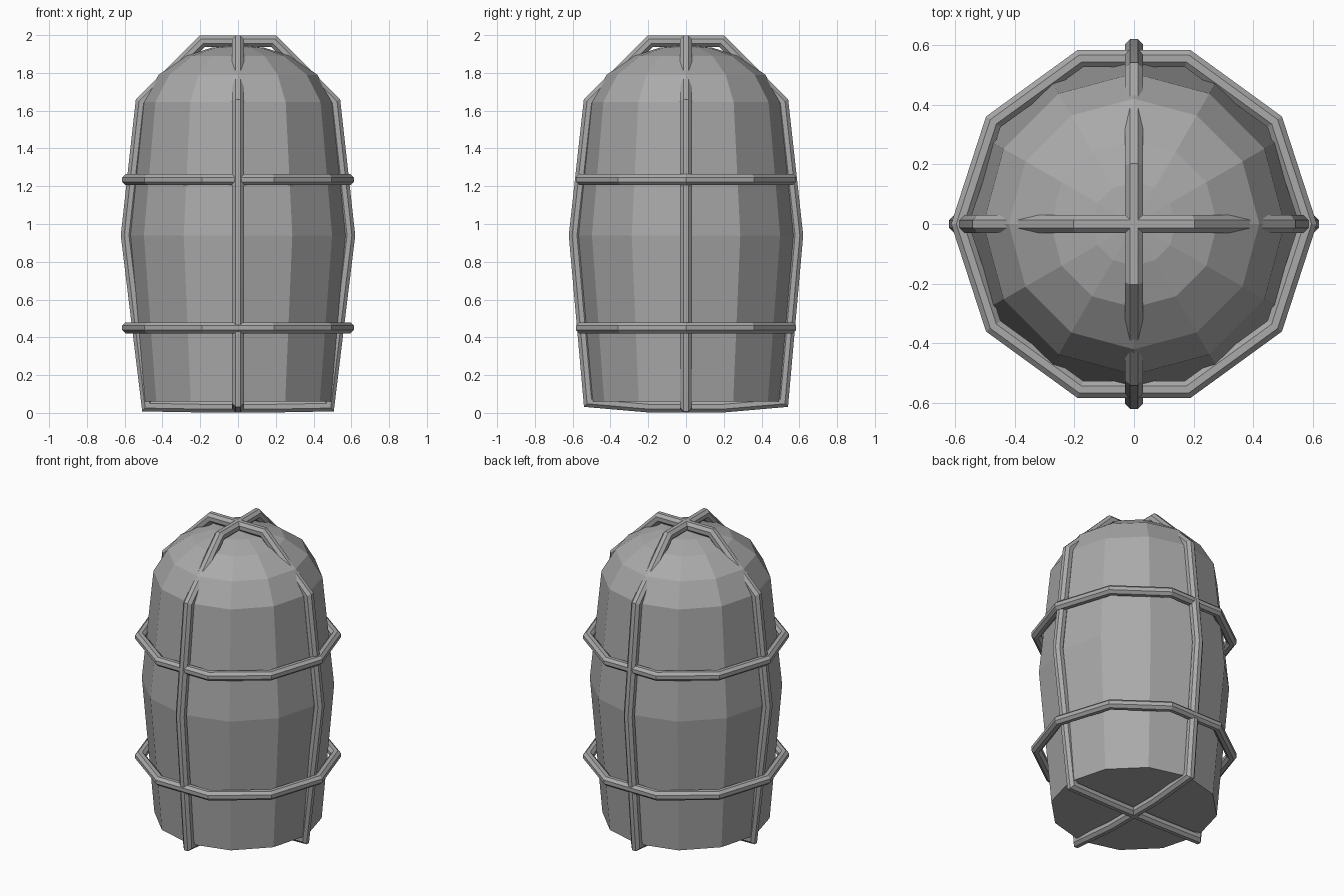
import bpy, bmesh
from math import cos, sin, pi
from mathutils import Vector

cube = bpy.data.objects.get("Cube")
if cube:
    bpy.data.objects.remove(cube)

grey = bpy.data.materials.new("grey")
grey.use_nodes = True
colour = (0.4, 0.4, 0.4, 1)
grey.diffuse_color = colour
grey.node_tree.nodes["Principled BSDF"].inputs["Base Color"].default_value = colour


def finish(bm, name):
    bmesh.ops.recalc_face_normals(bm, faces=bm.faces)
    mesh = bpy.data.meshes.new(name)
    bm.to_mesh(mesh)
    bm.free()
    mesh.materials.append(grey)
    obj = bpy.data.objects.new(name, mesh)
    bpy.context.collection.objects.link(obj)
    return obj


def bridge(bm, a, b):
    for i in range(len(a)):
        j = (i + 1) % len(a)
        bm.faces.new((a[i], a[j], b[j], b[i]))


def closed_tube(name, path, normal, radius, sides=8):
    """Sweep a round section along a flat closed path with mitred corners."""
    bm = bmesh.new()
    path = [Vector(p) for p in path]
    normal = Vector(normal)
    rings = []
    for i, p in enumerate(path):
        before = (p - path[i - 1]).normalized()
        after = (path[(i + 1) % len(path)] - p).normalized()
        tangent = (before + after).normalized()
        side = tangent.cross(normal) / tangent.dot(after)
        angles = [2 * pi * (k + 0.5) / sides for k in range(sides)]
        rings.append([bm.verts.new(p + radius * (side * cos(a) + normal * sin(a)))
                      for a in angles])
    for i, ring in enumerate(rings):
        bridge(bm, rings[i - 1], ring)
    obj = finish(bm, name)
    bpy.context.view_layer.objects.active = obj
    obj.select_set(True)
    bpy.ops.object.shade_smooth_by_angle(angle=pi / 9)
    obj.select_set(False)
    return obj


# Faceted barrel with a domed top
SIDES = 12
profile = [(0.5, 0.06), (0.575, 0.94), (0.505, 1.645),
           (0.42, 1.79), (0.28, 1.89), (0.14, 1.933)]
bm = bmesh.new()
rings = [[bm.verts.new((r * cos(2 * pi * k / SIDES), r * sin(2 * pi * k / SIDES), z))
          for k in range(SIDES)] for r, z in profile]
for low, high in zip(rings, rings[1:]):
    bridge(bm, low, high)
bm.faces.new(rings[0])
apex = bm.verts.new((0, 0, 1.947))
for k in range(SIDES):
    bm.faces.new((rings[-1][k], rings[-1][(k + 1) % SIDES], apex))
finish(bm, "glass_body")

# Two upright frames crossing at top and bottom
BAR = 0.033
upper = [(0.59, 0.94), (0.512, 1.645), (0.19, 1.967)]
side_half = [(0.2, BAR), (0.48, BAR + 0.005)] + upper
front_half = [(0.2, BAR), (0.512, 0.06)] + upper


def both_sides(half):
    return half + [(-u, z) for u, z in reversed(half)]


closed_tube("side_to_side_frame", [(u, 0, z) for u, z in both_sides(side_half)],
            (0, 1, 0), BAR)
closed_tube("front_to_back_frame", [(0, u, z) for u, z in both_sides(front_half)],
            (1, 0, 0), BAR)

# Two ten-sided hoops
for name, z in (("lower_hoop", 0.45), ("upper_hoop", 1.235)):
    hoop = [(0.583 * cos(pi * k / 5), 0.583 * sin(pi * k / 5), z) for k in range(10)]
    closed_tube(name, hoop, (0, 0, 1), 0.031)
